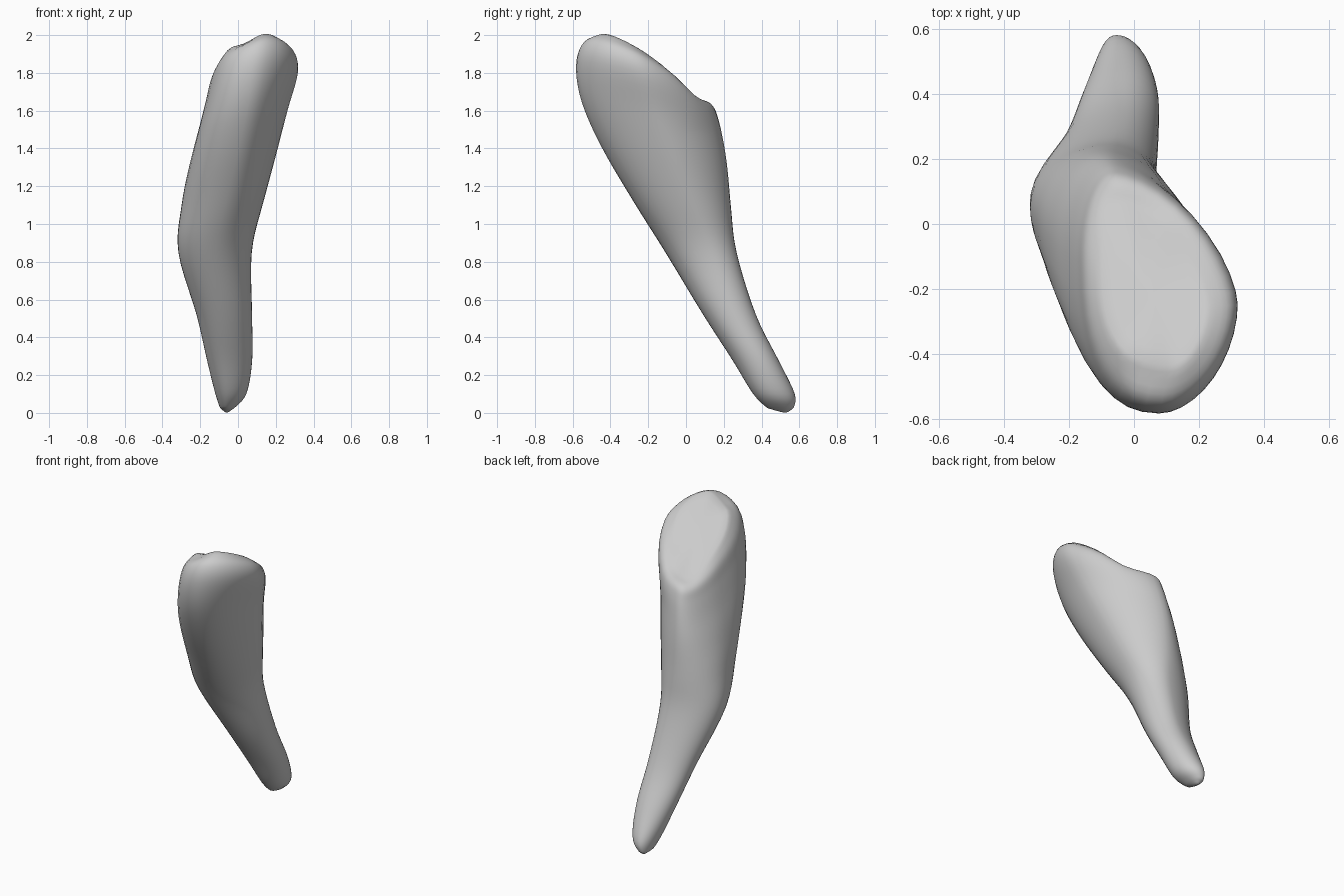
import bpy, bmesh, math
from mathutils import Vector

if "Cube" in bpy.data.objects:
    bpy.data.objects.remove(bpy.data.objects["Cube"])

# Sections from root tip to crown: z front, z back, then x,y of the
# front, right, back and left extremes
SECTIONS = [
    (.025, .025, -.06, .43, -.02, .51, -.065, .57, -.095, .51),
    (.10, .10, -.05, .355, .045, .46, -.05, .577, -.12, .46),
    (.28, .28, -.06, .245, .076, .38, -.03, .49, -.165, .36),
    (.52, .52, -.08, .09, .075, .25, -.03, .37, -.22, .23),
    (.85, .85, -.12, -.11, .073, .12, -.06, .268, -.318, .08),
    (1.12, 1.08, -.06, -.28, .13, .02, -.08, .24, -.30, .02),
    (1.41, 1.30, .01, -.45, .205, -.09, -.08, .22, -.255, -.04),
    (1.65, 1.45, .06, -.555, .265, -.18, -.07, .197, -.21, -.08),
    (1.84, 1.56, .08, -.584, .319, -.24, -.06, .17, -.175, -.10),
    (1.96, 1.62, .09, -.545, .30, -.25, -.06, .14, -.15, -.12),
    (2.01, 1.66, .11, -.44, .225, -.25, -.05, .07, -.105, -.16),
]
SEG, STEPS = 10, 5


def spline(a, b, c, d, t):
    return [.5 * (2*q + (r-p)*t + (2*p-5*q+4*r-s)*t*t + (3*q-p-3*r+s)*t**3)
            for p, q, r, s in zip(a, b, c, d)]


def ring(s):
    zf, zb, ext = s[0], s[1], [Vector(s[i:i+2]) for i in (2, 4, 6, 8)]
    xf, yf, xb, yb = s[2], s[3], s[6], s[7]
    crown = min(max((zf - .8) / .8, 0), 1)
    tilt = .3 * min(max((zf - 1.2) / .65, 0), 1)
    pts = []
    for k in range(4):
        p, q = ext[k], ext[(k+1) % 4]
        e = 1 + (.1, .28, -.02, -.17)[k] * crown    # flat or full faces
        for i in range(SEG):
            t = i / SEG * math.pi / 2
            c, n = max(math.cos(t), 0) ** e, math.sin(t) ** e
            if k % 2 == 0:
                x, y = p.x + (q.x-p.x)*n, q.y + (p.y-q.y)*c
            else:
                x, y = q.x + (p.x-q.x)*c, p.y + (q.y-p.y)*n
            f = (y-yf) / (yb-yf)
            pts.append((x, y, zf + (zb-zf)*f + tilt*(x - xf - (xb-xf)*f)))
    return pts


# Tooth: skin the interpolated sections
bm = bmesh.new()
rings = []
last = len(SECTIONS) - 1
for i in range(last):
    nb = [SECTIONS[min(max(i+o, 0), last)] for o in (-1, 0, 1, 2)]
    for j in range(STEPS):
        rings.append([bm.verts.new(p) for p in ring(spline(*nb, j/STEPS))])
rings.append([bm.verts.new(p) for p in ring(SECTIONS[-1])])
n = SEG * 4


# Both ends: shrinking rings closed with a fan
def cap(r, centre):
    out, centre = [r], Vector(centre)
    for f in (.75, .5, .25):
        out.append([bm.verts.new(centre.lerp(v.co, f)) for v in r])
    c = bm.verts.new(centre)
    for i in range(n):
        bm.faces.new((out[-1][i], out[-1][(i+1) % n], c))
    return out


top = cap(rings[-1], (.06, -.22, 1.87))
tip = cap(rings[0], (-.06, .53, -.003))
for strip in (rings, top, tip):
    for a, b in zip(strip, strip[1:]):
        for i in range(n):
            bm.faces.new((a[i], a[(i+1) % n], b[(i+1) % n], b[i]))

# Crown relief: x, y, radius, height of dips and cusps
RELIEF = [(.02, -.45, .07, -.03), (-.06, -.42, .07, .02),
          (.09, .02, .10, -.045), (-.05, .13, .05, .01)]
for v in bm.verts:
    w = min(max((v.co.z - 1.6 + .42*(v.co.y - .15)) / .12, 0), 1)
    for x, y, r, h in RELIEF:
        d = ((v.co.x - x)**2 + (v.co.y - y)**2) / r**2
        v.co.z += h * math.exp(-d) * (w if y < 0 else v.co.z > 1.5)
bmesh.ops.recalc_face_normals(bm, faces=bm.faces[:])
mesh = bpy.data.meshes.new("tooth")
bm.to_mesh(mesh)
bm.free()
for p in mesh.polygons:
    p.use_smooth = True
obj = bpy.data.objects.new("tooth", mesh)
bpy.context.collection.objects.link(obj)
mod = obj.modifiers.new("soften", 'SMOOTH')
mod.factor, mod.iterations = .5, 3
